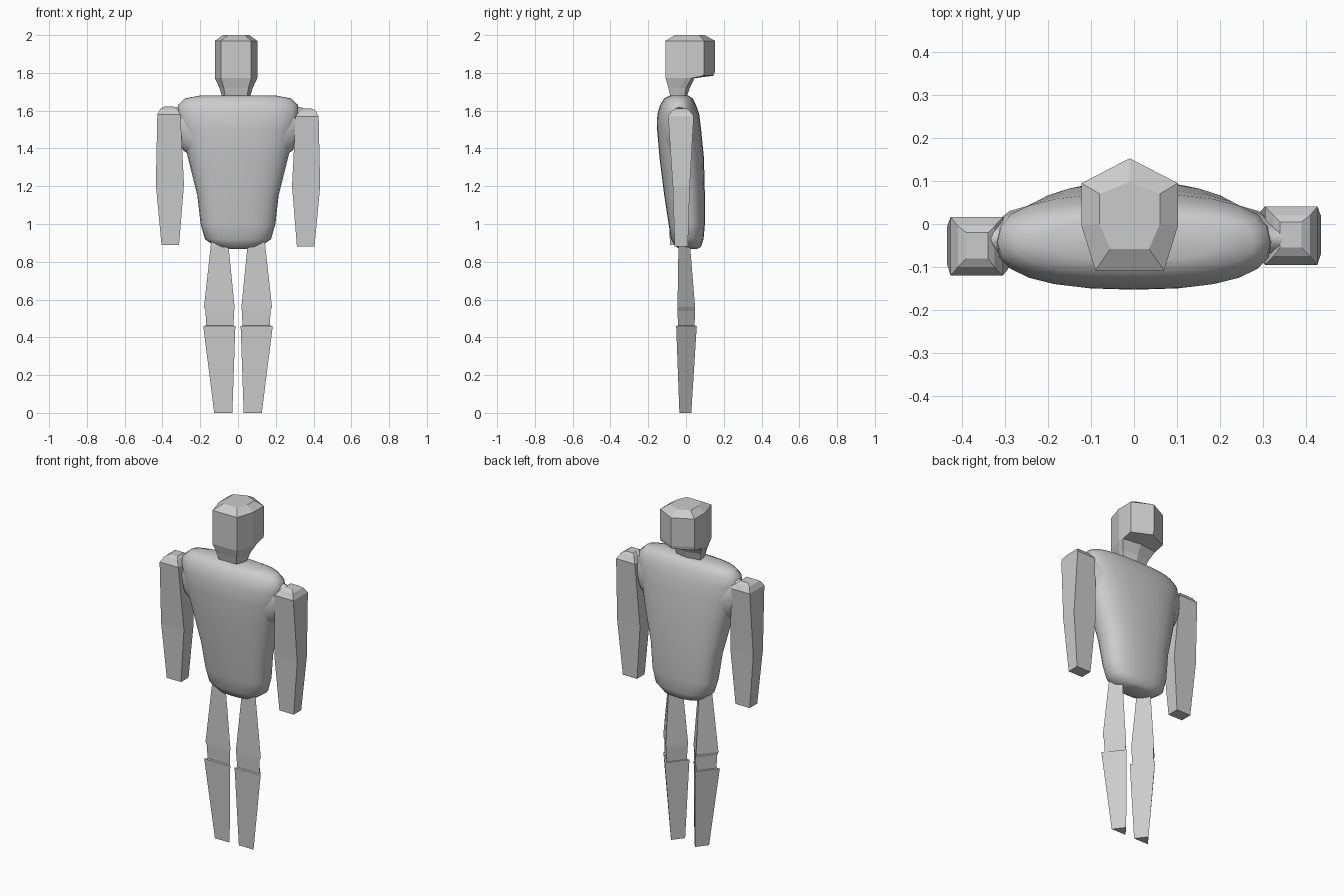
import bpy
from math import cos, sin, tau, copysign

if "Cube" in bpy.data.objects:
    bpy.data.objects.remove(bpy.data.objects["Cube"])


def loft(name, rings, smooth=False):
    """Skin equal-length rings of 3D points and cap both ends."""
    n = len(rings[0])
    verts = [p for r in rings for p in r]
    faces = [(i * n + j, i * n + (j + 1) % n, (i + 1) * n + (j + 1) % n, (i + 1) * n + j)
             for i in range(len(rings) - 1) for j in range(n)]
    faces += [tuple(reversed(range(n))), tuple(range(len(verts) - n, len(verts)))]
    mesh = bpy.data.meshes.new(name)
    mesh.from_pydata(verts, [], faces)
    obj = bpy.data.objects.new(name, mesh)
    bpy.context.collection.objects.link(obj)
    bpy.context.view_layer.objects.active = obj
    obj.select_set(True)
    bpy.ops.object.mode_set(mode='EDIT')
    bpy.ops.mesh.select_all(action='SELECT')
    bpy.ops.mesh.normals_make_consistent(inside=False)
    bpy.ops.object.mode_set(mode='OBJECT')
    if smooth:
        bpy.ops.object.shade_smooth_by_angle(angle=1.0)
    obj.select_set(False)
    return obj


def oval(a, b, n=24, power=2.5):
    """Rounded-box outline of half sizes a, b."""
    def s(v):
        return copysign(abs(v) ** (2 / power), v)
    return [(a * s(cos(tau * i / n)), b * s(sin(tau * i / n))) for i in range(n)]


# Torso: z, half width, front y, back y
sections = [(0.868, .06, -.03, .06), (0.88, .12, -.055, .08), (0.92, .175, -.08, .093),
            (1.0, .198, -.092, .10), (1.15, .215, -.115, .10), (1.35, .265, -.14, .095),
            (1.5, .302, -.153, .08), (1.58, .322, -.152, .07), (1.63, .318, -.137, .053),
            (1.665, .28, -.115, .035), (1.68, .2, -.085, .012)]
loft("torso", [[(x, y + (f + b) / 2, z) for x, y in oval(w, (b - f) / 2)]
               for z, w, f, b in sections], True)

# Head and neck: seven-sided, z and (half front, front y, half side, side y, back side y, rear y)
head = [(1.66, .055, -.08, .07, -.04, -.01, .0),
        (1.72, .065, -.093, .088, -.03, .0, .02),
        (1.772, .08, -.108, .112, -.005, .03, .045),
        (1.785, .08, -.108, .112, -.005, .093, .145),
        (1.805, .08, -.108, .112, -.005, .095, .153),
        (1.97, .08, -.108, .112, -.005, .095, .153),
        (2.0, .045, -.058, .07, .0, .07, .098)]
loft("head", [[(x - .01, y, z) for x, y in
               ((-hf, fy), (hf, fy), (hs, sy), (hs, by), (0, ry), (-hs, by), (-hs, sy))]
              for z, hf, fy, hs, sy, by, ry in head])

for side, label in ((-1, "left"), (1, "right")):
    # Arm: z, inner x, outer x, front y, back y
    dy, dz = (-.02, .01) if side < 0 else (.005, 0)
    arm = [(.88, .312, .405, -.065, .005), (1.2, .286, .435, -.075, .015),
           (1.57, .305, .427, -.1, .036), (1.6, .325, .41, -.08, .015), (1.612, .34, .39, -.06, .0)]
    loft(label + "_arm", [[(side * x, y + dy, z + dz) for x, y in
                           ((i, f), (o, f), (o, b), (i, b))] for z, i, o, f, b in arm])

    # Shoulder web joining torso and arm: x, half depth, half height, centre z
    web = [(.22, .085, .15, 1.49), (.29, .065, .12, 1.51), (.315, .045, .09, 1.53), (.345, .04, .07, 1.545)]
    loft(label + "_shoulder", [[(side * x, u - .035, v + zc) for u, v in oval(a, b, 16, 2)]
                               for x, a, b, zc in web], True)

    # Legs: triangular sections with a flat front, z, inner x, outer x, front y, back y
    upper = [(.45, .025, .168, -.042, .045), (.54, .02, .172, -.045, .048),
             (.56, .018, .18, -.045, .048), (.88, .05, .145, -.04, .022), (.93, .055, .14, -.035, .02)]
    lower = [(0, .03, .126, -.035, .028), (.46, .014, .184, -.052, .057), (.463, .03, .165, -.04, .04)]
    for part, rows in (("upper_leg", upper), ("lower_leg", lower)):
        loft(label + "_" + part, [[(side * x, y, z) for x, y in
                                   ((i, f), (o, f), ((i + o) / 2, b))] for z, i, o, f, b in rows])
